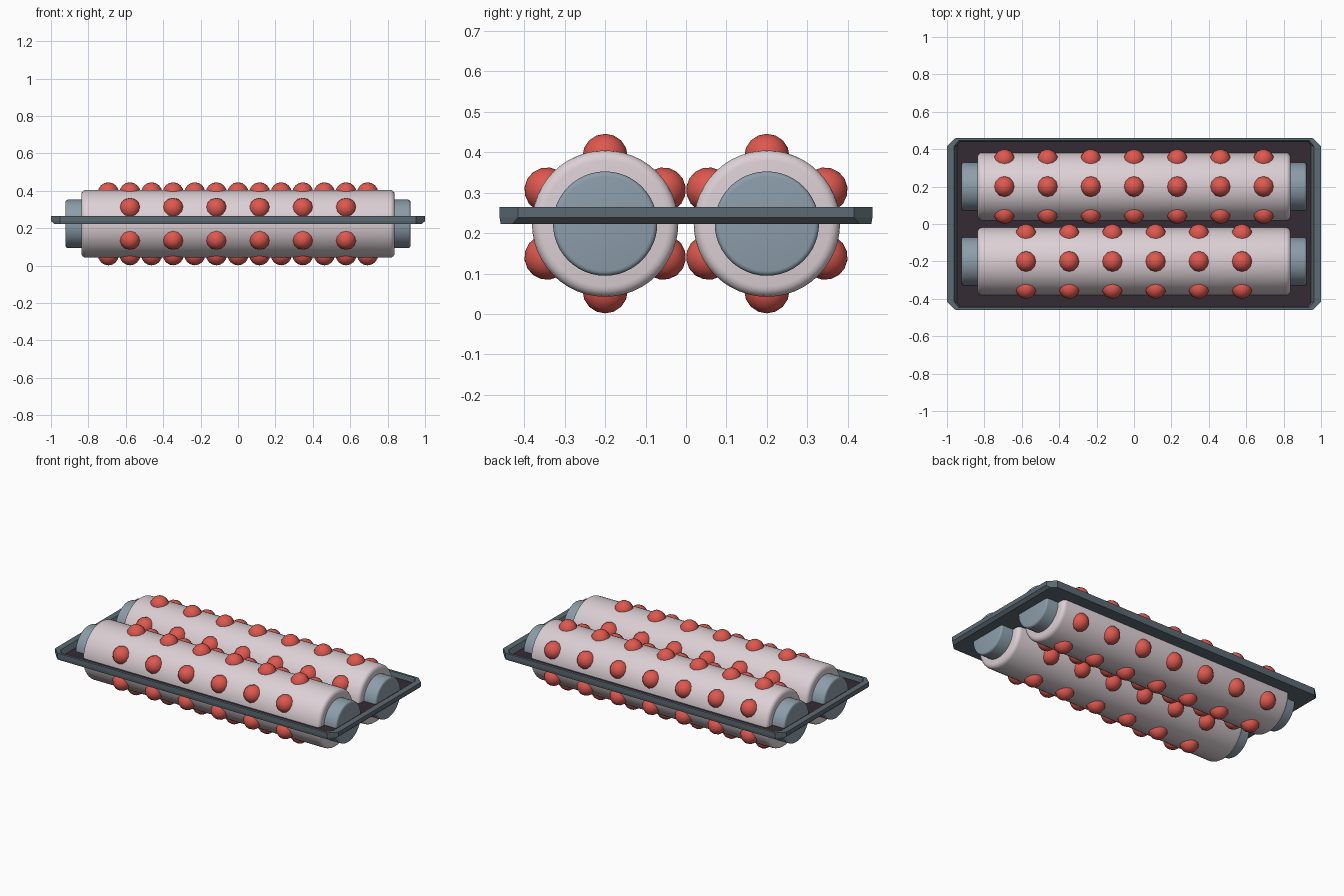
import bpy, bmesh, math
from mathutils import Matrix, Vector

if "Cube" in bpy.data.objects:
    bpy.data.objects.remove(bpy.data.objects["Cube"])


def material(name, rgb):
    m = bpy.data.materials.new(name)
    lin = [((c / 255 + 0.055) / 1.055) ** 2.4 for c in rgb]
    m.diffuse_color = (*lin, 1)
    m.use_nodes = True
    m.node_tree.nodes["Principled BSDF"].inputs["Base Color"].default_value = m.diffuse_color
    return m


PINK = material("pale pink", (220, 208, 213))
STEEL = material("blue grey", (140, 157, 170))
RED = material("bump red", (222, 88, 78))
FRAME = material("slate frame", (92, 106, 115))
DARK = material("dark floor", (52, 43, 52))

CZ = 0.2235  # height of the roller axis


def finish(name, bm, mats, angle=40):
    bmesh.ops.recalc_face_normals(bm, faces=bm.faces)
    me = bpy.data.meshes.new(name)
    bm.to_mesh(me)
    bm.free()
    for m in mats:
        me.materials.append(m)
    ob = bpy.data.objects.new(name, me)
    bpy.context.collection.objects.link(ob)
    bpy.ops.object.select_all(action='DESELECT')
    ob.select_set(True)
    bpy.context.view_layer.objects.active = ob
    if angle:
        bpy.ops.object.shade_smooth_by_angle(angle=math.radians(angle))
    return ob


def cylinder_x(name, y, radius, half, bevel, mat):
    """Cylinder along x with rounded end edges."""
    prof = [(-half, 0)]
    arc = [math.pi / 2 * i / 4 for i in range(5)]
    prof += [(-half + bevel * (1 - math.sin(a)), radius - bevel * (1 - math.cos(a)))
             for a in reversed(arc)]
    prof += [(-x, r) for x, r in reversed(prof)]
    bm = bmesh.new()
    vs = [bm.verts.new((x, y, CZ + r)) for x, r in prof]
    edges = [bm.edges.new(p) for p in zip(vs, vs[1:])]
    bmesh.ops.spin(bm, geom=vs + edges, cent=(0, y, CZ), axis=(1, 0, 0),
                   angle=2 * math.pi, steps=48, use_merge=True)
    bmesh.ops.remove_doubles(bm, verts=bm.verts, dist=1e-5)
    return finish(name, bm, [mat])


def bumps(name, y, count):
    """Six rows of round bumps around a roller."""
    bm = bmesh.new()
    for row in range(6):
        a = math.radians(90 + 60 * row)
        for i in range(count):
            pos = Vector(((i - (count - 1) / 2) * 0.231,
                          y + 0.166 * math.cos(a), CZ + 0.166 * math.sin(a)))
            rot = Matrix.Rotation(a - math.pi / 2, 4, 'X')
            bmesh.ops.create_uvsphere(bm, u_segments=12, v_segments=8, radius=0.056,
                                      matrix=Matrix.Translation(pos) @ rot)
    return finish(name, bm, [RED], 60)


# Two rollers, each with an axle and staggered bumps
for side, y, count in (("front", -0.2, 6), ("back", 0.2, 7)):
    cylinder_x(side + "_roller", y, 0.181, 0.838, 0.025, PINK)
    cylinder_x(side + "_axle", y, 0.129, 0.922, 0.012, STEEL)
    bumps(side + "_bumps", y, count)


# Shallow tray with clipped corners, raised rim and dark floor
def loop(bm, hx, hy, cx, cy, z):
    pts = []
    for sx, sy in ((1, 1), (-1, 1), (-1, -1), (1, -1)):
        pair = [(sx * hx, sy * (hy - cy)), (sx * (hx - cx), sy * hy)]
        pts += pair if sx * sy > 0 else pair[::-1]
    return [bm.verts.new((x, y, z)) for x, y in pts]


bm = bmesh.new()
loops = [loop(bm, 0.982, 0.458, 0.03, 0.028, 0.222),
         loop(bm, 1.0, 0.461, 0.047, 0.045, 0.238),
         loop(bm, 1.0, 0.461, 0.047, 0.045, 0.265),
         loop(bm, 0.962, 0.446, 0.025, 0.03, 0.265),
         loop(bm, 0.946, 0.440, 0.015, 0.02, 0.234)]
for a, b in zip(loops, loops[1:]):
    for i in range(8):
        j = (i + 1) % 8
        bm.faces.new((a[i], a[j], b[j], b[i]))
bm.faces.new(loops[0])
floor = bm.faces.new(loops[-1])
floor.material_index = 1
finish("tray", bm, [FRAME, DARK], 0)
